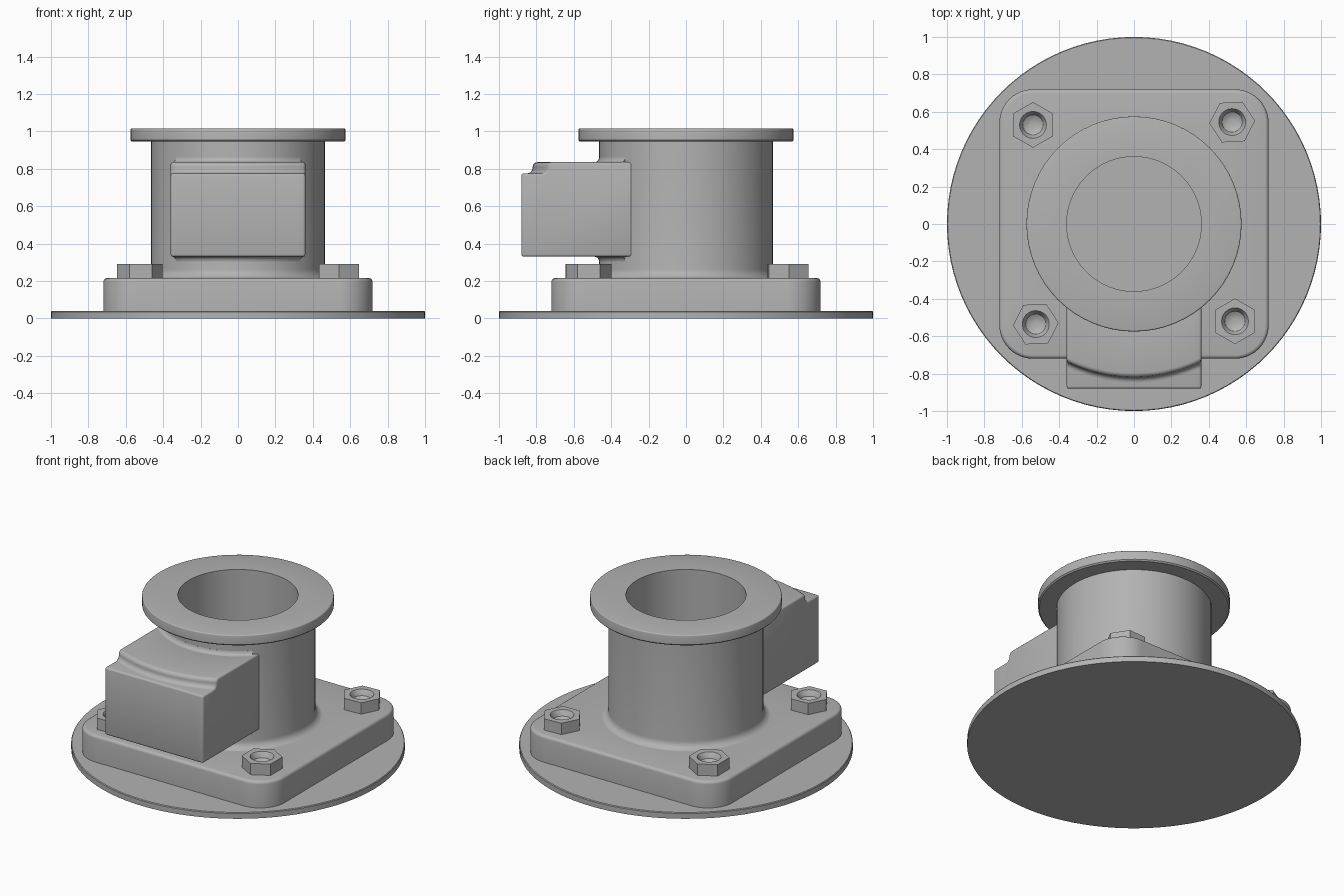
import bpy, bmesh
from math import sin, cos, pi, radians, sqrt, asin

if "Cube" in bpy.data.objects:
    bpy.data.objects.remove(bpy.data.objects["Cube"], do_unlink=True)

grey = bpy.data.materials.new("cast grey")
grey.use_nodes = True
grey.diffuse_color = (0.45, 0.45, 0.45, 1)
grey.node_tree.nodes["Principled BSDF"].inputs["Base Color"].default_value = grey.diffuse_color


def loft(name, rings, caps=True, closed=False, bevel=0.0):
    """Skin a row of matching closed rings of points."""
    bm = bmesh.new()
    loops = [[bm.verts.new(p) for p in ring] for ring in rings]
    n = len(loops[0])
    pairs = list(zip(loops, loops[1:])) + ([(loops[-1], loops[0])] if closed else [])
    for a, b in pairs:
        for i in range(n):
            j = (i + 1) % n
            bm.faces.new((a[i], a[j], b[j], b[i]))
    if caps:
        bm.faces.new(loops[0])
        bm.faces.new(loops[-1])
    bmesh.ops.recalc_face_normals(bm, faces=bm.faces)
    if bevel:
        sharp = [e for e in bm.edges if e.calc_face_angle(0) > radians(50)]
        bmesh.ops.bevel(bm, geom=sharp, offset=bevel, segments=3, profile=0.5,
                        affect='EDGES', clamp_overlap=False)
    mesh = bpy.data.meshes.new(name)
    bm.to_mesh(mesh)
    bm.free()
    mesh.materials.append(grey)
    obj = bpy.data.objects.new(name, mesh)
    bpy.context.collection.objects.link(obj)
    bpy.ops.object.select_all(action='DESELECT')
    obj.select_set(True)
    bpy.context.view_layer.objects.active = obj
    bpy.ops.object.shade_smooth_by_angle(angle=radians(32))
    return obj


def circle(r, z, n=64):
    return [(r * cos(2 * pi * i / n), r * sin(2 * pi * i / n), z) for i in range(n)]


def arc(cx, cy, r, start, end, steps=4):
    """Points on an arc, angles in degrees."""
    angles = [radians(start + (end - start) * i / steps) for i in range(steps + 1)]
    return [(cx + r * cos(a), cy + r * sin(a)) for a in angles]


def rounded_square(half, r, z):
    c = half - r
    corners = [(c, c, 0), (-c, c, 90), (-c, -c, 180), (c, -c, 270)]
    return [(x, y, z) for cx, cy, a in corners for x, y in arc(cx, cy, r, a, a + 90, 15)]


# Thin round base
loft("base_disc", [circle(1, 0, 96), circle(1, 0.035, 96), circle(0.996, 0.04, 96)])

# Square mounting plate, open in the middle for the bore
edge = arc(0.70, 0.195, 0.02, 0, 90)
plate = [rounded_square(0.72, 0.18, 0.035)]
plate += [rounded_square(h, h - 0.54, z) for h, z in edge]
inner = [(0.42 * cos(radians(a + 90 * i / 15)), 0.42 * sin(radians(a + 90 * i / 15)), 0.215)
         for a in (0, 90, 180, 270) for i in range(16)]
# Shift the repeated quarter points slightly so that all of them stay distinct
inner = [(0.42 * cos(2 * pi * (i - 7.5) / 64 + pi / 4),
          0.42 * sin(2 * pi * (i - 7.5) / 64 + pi / 4), 0.215) for i in range(len(inner))]
loft("mounting_plate", plate + [inner], caps=False)

# Hollow neck: foot fillet, wall, top flange and bore as one turned profile
profile = arc(0.515, 0.263, 0.05, 270, 180, 6)
profile += [(0.465, 0.945), (0.567, 0.945)]
profile += [(0.575, 0.953)] + arc(0.567, 1.007, 0.008, 0, 90, 3)
profile += [(0.36, 1.015), (0.36, 0.035), (0.40, 0.035), (0.40, 0.213)]
loft("flanged_neck", [circle(r, z) for r, z in profile], caps=False, closed=True)


# Side block with a curved step concentric with the neck
def block_section(x):
    back = -sqrt(0.42 ** 2 - x * x)
    step = -sqrt(0.82 ** 2 - x * x)
    points = [(back, 0.33), (-0.88, 0.33), (-0.88, 0.775)]
    points += arc(step - 0.03, 0.805, 0.03, 270, 360, 4)
    points += arc(step + 0.025, 0.81, 0.025, 180, 90, 4)
    points += [(back, 0.835)]
    return [(x, y, z) for y, z in points]


loft("side_block", [block_section(0.36 * i / 10) for i in range(-10, 11)], bevel=0.012)


# Small fillets where the block meets the neck
def block_fillet(name, z, side):
    r = 0.025
    curve = [(0.465 + r - r * cos(t * pi / 8), z + side * (r - r * sin(t * pi / 8)))
             for t in range(5)]
    section = curve + [(0.455, z - side * 0.01), (0.455, z + side * r)]
    limit = asin(0.35 / 0.49)
    rings = []
    for i in range(25):
        a = -pi / 2 + limit * (i / 12 - 1)
        rings.append([(rad * cos(a), rad * sin(a), h) for rad, h in section])
    loft(name, rings)


block_fillet("upper_block_fillet", 0.835, 1)
block_fillet("lower_block_fillet", 0.33, -1)


# Hexagonal bolts with a dished top
def bolt(name, x, y, turn):
    def hexagon(r, z):
        ring = []
        for i in range(24):
            a = 2 * pi * i / 24
            rad = r * cos(pi / 6) / cos(a % (pi / 3) - pi / 6)
            ring.append((rad * cos(a), rad * sin(a), z))
        return ring

    rings = [hexagon(0.122, 0.21), hexagon(0.122, 0.29), circle(0.072, 0.29, 24)]
    rings += [circle(0.062, 0.275, 24), circle(0.054, 0.255, 24),
              circle(0.035, 0.243, 24), circle(0.015, 0.24, 24)]
    obj = loft(name, rings)
    obj.location = (x, y, 0)
    obj.rotation_euler.z = radians(turn)


bolt("back_right_bolt", -0.54, 0.53, 30)
bolt("back_left_bolt", 0.525, 0.545, 3)
bolt("front_right_bolt", -0.525, -0.535, 3)
bolt("front_left_bolt", 0.54, -0.52, 30)
